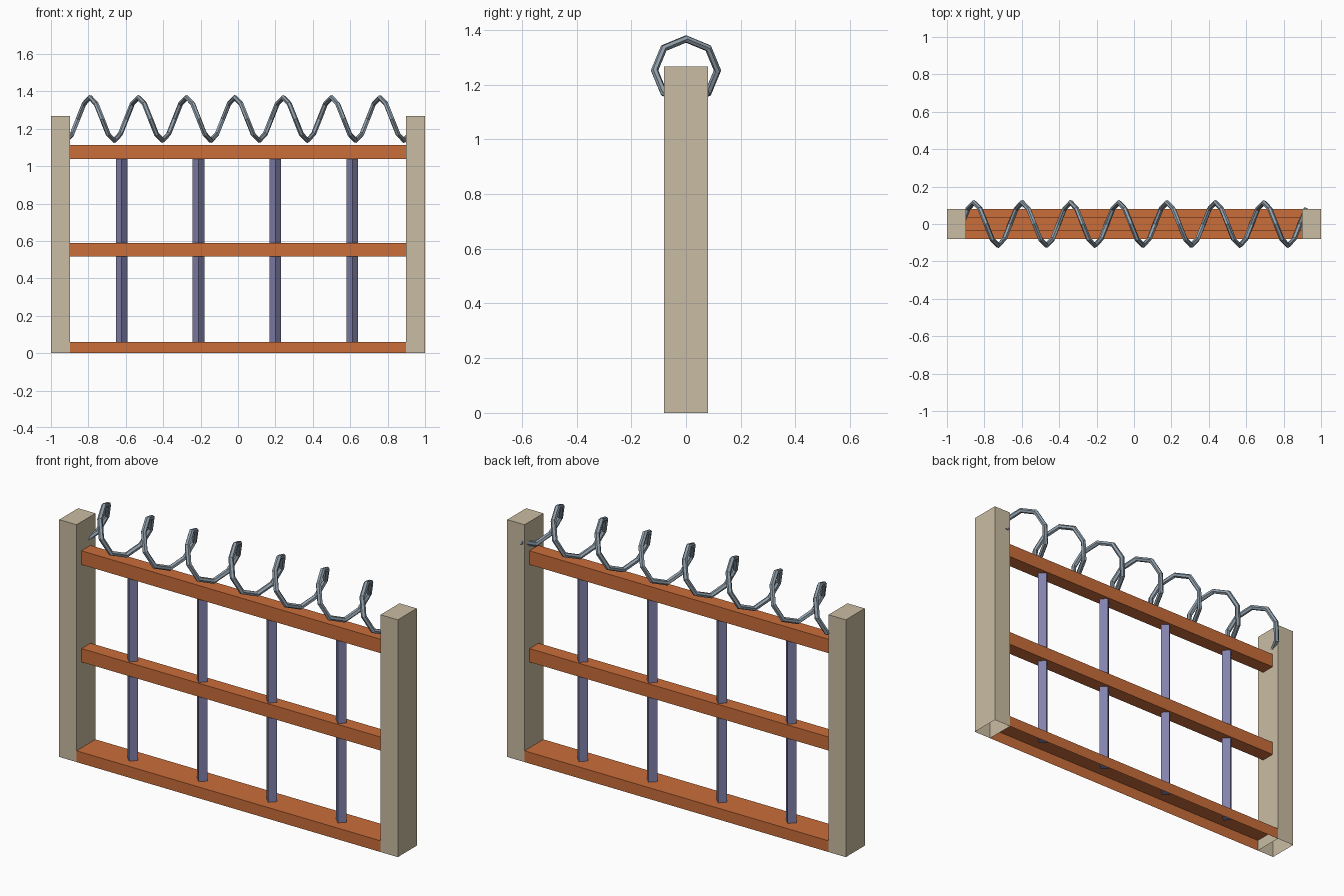
import bpy, bmesh, math

if "Cube" in bpy.data.objects:
    bpy.data.objects.remove(bpy.data.objects["Cube"])


def material(name, rgb):
    """Flat colour from 0-255 sRGB values."""
    m = bpy.data.materials.new(name)
    lin = [((c / 255 + 0.055) / 1.055) ** 2.4 for c in rgb]
    m.diffuse_color = (*lin, 1)
    m.use_nodes = True
    m.node_tree.nodes["Principled BSDF"].inputs["Base Color"].default_value = m.diffuse_color
    return m


POST = material("pale_wood", (202, 188, 162))
RAIL = material("rust_orange", (202, 109, 58))
BAR = material("slate_purple", (131, 130, 173))
WIRE = material("steel_grey", (145, 160, 172))


def box(name, x, y, z, mat, open_bottom=False, spin=0.0):
    """Box from (min, max) ranges, optionally spun about its own vertical axis."""
    bm = bmesh.new()
    bmesh.ops.create_cube(bm, size=1)
    if open_bottom:
        under = [f for f in bm.faces if f.normal.z < -0.5]
        bmesh.ops.delete(bm, geom=under, context='FACES')
    bmesh.ops.scale(bm, verts=bm.verts, vec=[b - a for a, b in (x, y, z)])
    me = bpy.data.meshes.new(name)
    bm.to_mesh(me)
    bm.free()
    me.materials.append(mat)
    ob = bpy.data.objects.new(name, me)
    ob.location = [(a + b) / 2 for a, b in (x, y, z)]
    ob.rotation_euler.z = spin
    bpy.context.collection.objects.link(ob)
    return ob


# End posts, open underneath
box("left_post", (-1, -0.898), (-0.08, 0.08), (0, 1.267), POST, True)
box("right_post", (0.898, 1), (-0.08, 0.08), (0, 1.267), POST, True)

# Horizontal rails: wide open-bottomed sill, two narrower rails above
box("bottom_rail", (-0.898, 0.898), (-0.08, 0.08), (0, 0.06), RAIL, True)
box("middle_rail", (-0.898, 0.898), (-0.038, 0.038), (0.518, 0.59), RAIL)
box("top_rail", (-0.898, 0.898), (-0.038, 0.038), (1.038, 1.112), RAIL)

# Square upright bars turned edge-on to the front
half = 0.031 / math.sqrt(2)
for i in range(4):
    cx = -0.622 + 0.411 * i
    box(f"upright_bar_{i + 1}", (cx - half, cx + half), (-half, half),
        (0.055, 1.06), BAR, spin=math.pi / 4)

# Coiled wire: eight-sided helix running between the posts
STEPS, RADIUS = 57, 0.115
curve = bpy.data.curves.new("coiled_wire", 'CURVE')
curve.dimensions = '3D'
curve.bevel_depth = 0.0135
curve.bevel_resolution = 1
curve.use_fill_caps = True
spline = curve.splines.new('POLY')
spline.use_smooth = False
spline.points.add(STEPS)
for i, p in enumerate(spline.points):
    a = -math.pi / 2 + i * math.pi / 4
    p.co = (-0.92 + 1.84 * i / STEPS, RADIUS * math.cos(a),
            1.252 + RADIUS * math.sin(a), 1)
curve.materials.append(WIRE)
coil = bpy.data.objects.new("coiled_wire", curve)
bpy.context.collection.objects.link(coil)
bpy.context.view_layer.objects.active = coil
coil.select_set(True)
bpy.ops.object.convert(target='MESH')
